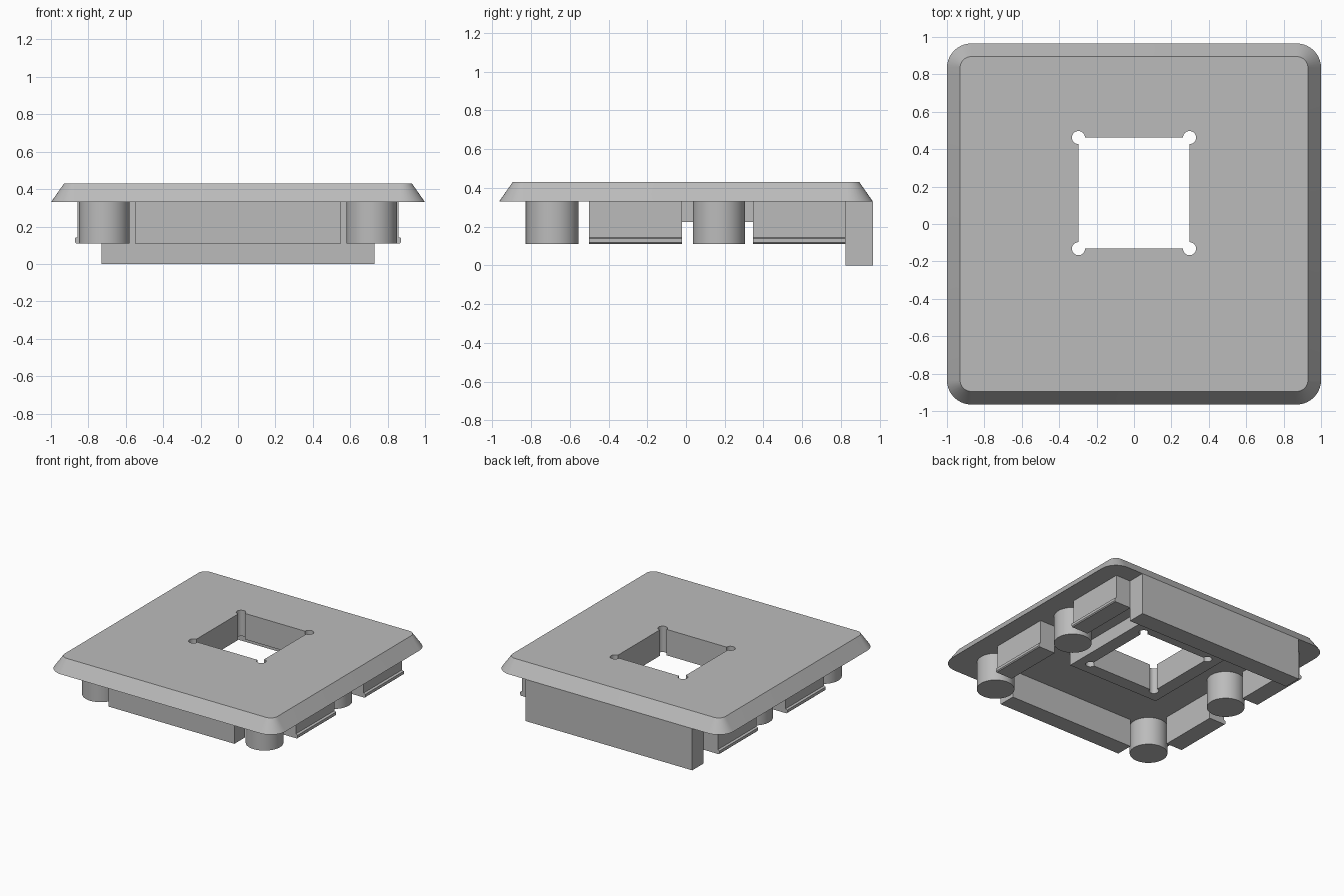
import bpy
import bmesh
from math import cos, sin, pi, radians

if "Cube" in bpy.data.objects:
    bpy.data.objects.remove(bpy.data.objects["Cube"])

grey = bpy.data.materials.new("plain grey")
grey.use_nodes = True
grey.diffuse_color = (0.5, 0.5, 0.5, 1)
grey.node_tree.nodes["Principled BSDF"].inputs["Base Color"].default_value = (0.5, 0.5, 0.5, 1)

TOP, SEAT, FOOT = 0.43, 0.33, 0.11     # plate top, plate underside, foot level
HOLE_Y, HOLE = 0.165, 0.297            # window centre and half size


def corner_loop(cx, cy, hx, hy, r, sweep, steps=10):
    """Rectangle outline with an arc of the given sweep about each corner point."""
    points = []
    for k, (sx, sy) in enumerate([(1, 1), (-1, 1), (-1, -1), (1, -1)]):
        middle = pi / 4 + k * pi / 2
        for i in range(steps + 1):
            a = middle + sweep * (i / steps - 0.5)
            points.append((cx + sx * hx + r * cos(a), cy + sy * hy + r * sin(a)))
    return points


def loft(name, lower, upper):
    """Solid between two matching rings of 3D points."""
    bm = bmesh.new()
    rings = [[bm.verts.new(p) for p in ring] for ring in (lower, upper)]
    n = len(lower)
    for i in range(n):
        j = (i + 1) % n
        bm.faces.new((rings[0][i], rings[0][j], rings[1][j], rings[1][i]))
    for ring in rings:
        bm.faces.new(ring)
    bmesh.ops.recalc_face_normals(bm, faces=bm.faces)
    mesh = bpy.data.meshes.new(name)
    bm.to_mesh(mesh)
    bm.free()
    mesh.materials.append(grey)
    obj = bpy.data.objects.new(name, mesh)
    bpy.context.collection.objects.link(obj)
    return obj


def prism(name, outline, z0, z1):
    return loft(name, [(x, y, z0) for x, y in outline], [(x, y, z1) for x, y in outline])


def box(name, x0, x1, y0, y1, z0, z1):
    return prism(name, [(x0, y0), (x1, y0), (x1, y1), (x0, y1)], z0, z1)


def smooth(obj):
    bpy.ops.object.select_all(action='DESELECT')
    obj.select_set(True)
    bpy.context.view_layer.objects.active = obj
    bpy.ops.object.shade_smooth_by_angle(angle=radians(30))


def cut(obj, cutter):
    mod = obj.modifiers.new("window", 'BOOLEAN')
    mod.operation, mod.solver, mod.object = 'DIFFERENCE', 'EXACT', cutter
    bpy.context.view_layer.update()
    done = obj.evaluated_get(bpy.context.evaluated_depsgraph_get())
    mesh = bpy.data.meshes.new_from_object(done)
    obj.modifiers.clear()
    obj.data = mesh


# Cover plate with sloping rim
rim = corner_loop(0, 0, 0.87, 0.835, 0.13, pi / 2)
face = corner_loop(0, 0, 0.87, 0.835, 0.06, pi / 2)
plate = loft("cover_plate", [(x, y, SEAT) for x, y in rim], [(x, y, TOP) for x, y in face])

# Square collar below the window
collar = box("window_collar", -0.4, 0.4, HOLE_Y - 0.4, HOLE_Y + 0.4, 0.225, SEAT)

# Window with round corner reliefs
cutter = prism("window_cutter", corner_loop(0, HOLE_Y, HOLE, HOLE, 0.035, 1.5 * pi, 18), 0.1, 0.6)
cutter.hide_render = True
for part in (plate, collar):
    cut(part, cutter)
    smooth(part)
bpy.data.objects.remove(cutter)

# Front and back walls
box("front_wall", -0.55, 0.55, -0.83, -0.695, FOOT, SEAT)
box("back_wall", -0.73, 0.73, 0.825, 0.965, 0, SEAT)

for side, s in (("left", 1), ("right", -1)):
    for place, py, cy in (("front", -0.69, -0.26), ("back", 0.17, 0.585)):
        # Round posts
        ring = [(s * 0.715 + 0.135 * cos(i * pi / 24), py + 0.135 * sin(i * pi / 24))
                for i in range(48)]
        smooth(prism(f"{place}_{side}_post", ring, FOOT, SEAT))
        # Side clips with a small outer lip along the bottom
        profile = [(0.725, FOOT), (0.865, FOOT), (0.872, 0.117), (0.872, 0.138),
                   (0.857, 0.145), (0.857, SEAT), (0.725, SEAT)]
        ends = [[(s * x, cy + d, z) for x, z in profile] for d in (-0.24, 0.24)]
        loft(f"{place}_{side}_clip", *ends)
